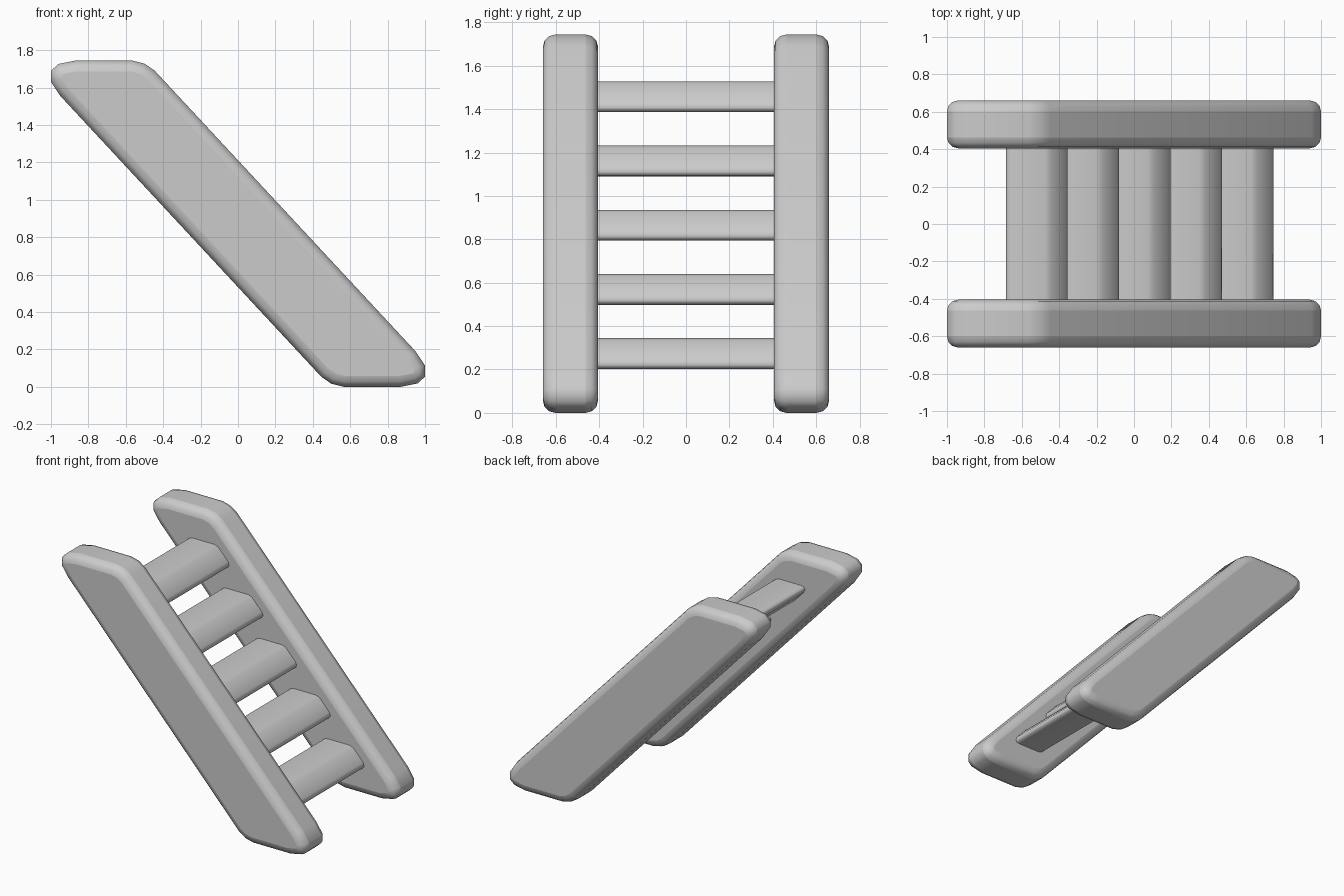
import bpy, math

if "Cube" in bpy.data.objects:
    bpy.data.objects.remove(bpy.data.objects["Cube"])


def prism(name, pts, y0, y1):
    """Extrude an x-z outline along y."""
    n = len(pts)
    verts = [(x, y, z) for y in (y0, y1) for x, z in pts]
    faces = [tuple(range(n)), tuple(range(2 * n - 1, n - 1, -1))]
    faces += [(i, i + n, (i + 1) % n + n, (i + 1) % n) for i in range(n)]
    me = bpy.data.meshes.new(name)
    me.from_pydata(verts, [], faces)
    me.validate()
    ob = bpy.data.objects.new(name, me)
    bpy.context.collection.objects.link(ob)
    return ob


def smooth(ob, angle):
    bpy.ops.object.select_all(action='DESELECT')
    ob.select_set(True)
    bpy.context.view_layer.objects.active = ob
    bpy.ops.object.shade_smooth_by_angle(angle=math.radians(angle))


def full_outline(half, cx, cz):
    """Complete an outline by half-turn symmetry about its centre."""
    pts = half + [(-x, -z) for x, z in half]
    return [(cx + x, cz + z) for x, z in pts][::-1]


# Slanted side rails with rounded edges
H = 0.872
rail_half = [(-0.95, 1.555 - H), (-1.0, 1.63 - H), (-1.0, 1.69 - H),
             (-0.96, 1.726 - H), (-0.87, H), (-0.565, H),
             (-0.5, 1.728 - H), (-0.445, 1.69 - H)]
for name, y0, y1 in (("front_rail", -0.66, -0.405), ("back_rail", 0.405, 0.66)):
    rail = prism(name, full_outline(rail_half, 0, H), y0, y1)
    bev = rail.modifiers.new("Rounding", 'BEVEL')
    bev.width = 0.058
    bev.segments = 3
    bev.limit_method = 'ANGLE'
    bev.angle_limit = math.radians(65)
    bev.use_clamp_overlap = False
    smooth(rail, 60)

# Five slanted treads, top to bottom
tread_half = [(-0.155, 0.025), (-0.165, 0.05), (-0.156, 0.066), (-0.13, 0.071),
              (0.045, 0.071), (0.075, 0.06)]
for k in range(5):
    outline = full_outline(tread_half, -0.52 + 0.275 * k, 1.457 - 0.296 * k)
    smooth(prism(f"tread_{k + 1}", outline, -0.43, 0.43), 60)
